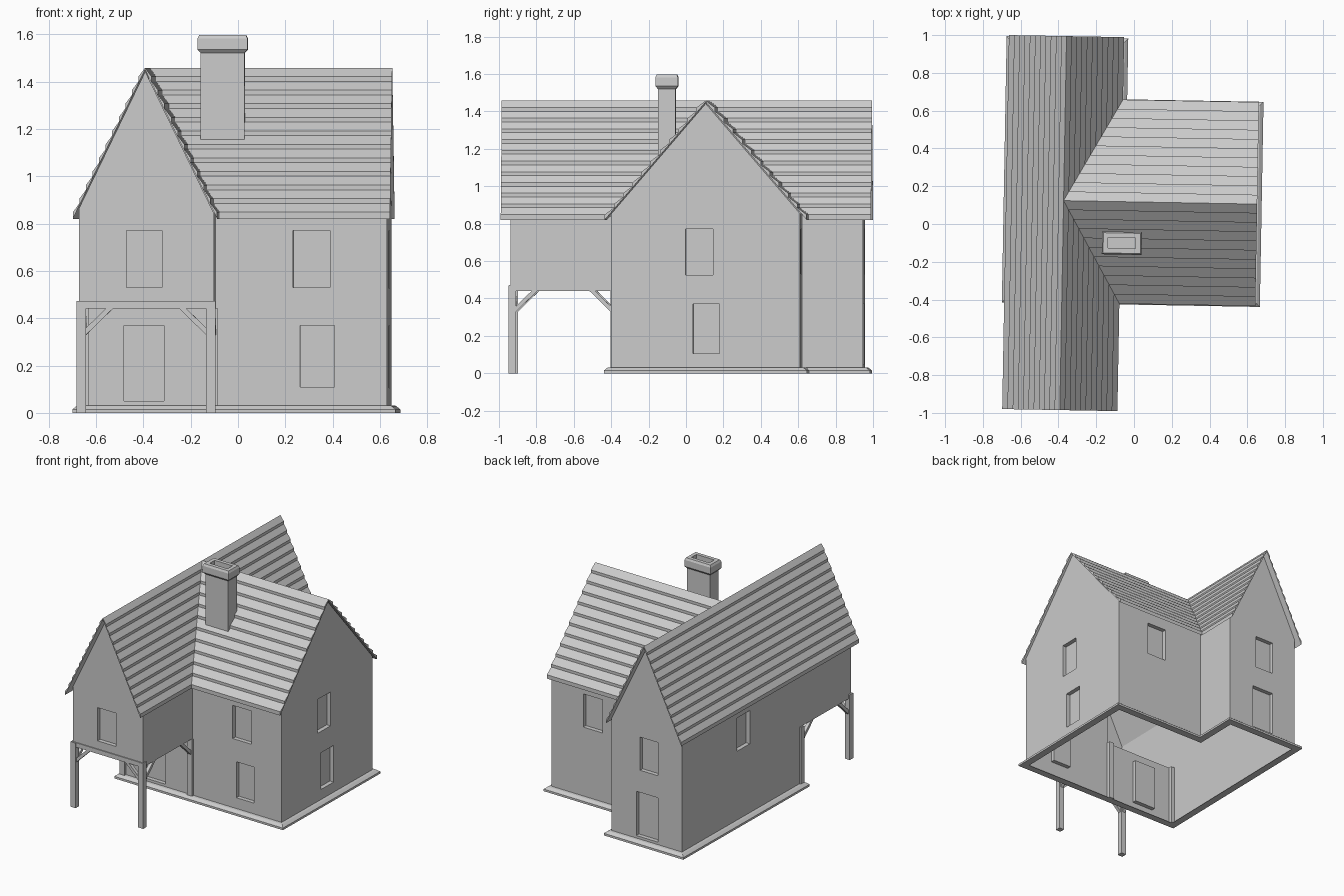
import bpy, bmesh
from mathutils import Matrix, Vector

if "Cube" in bpy.data.objects:
    bpy.data.objects.remove(bpy.data.objects["Cube"])

RX, RY = -0.375, 0.117           # ridge lines of main wing (x) and side wing (y)
HX, HY = 0.305, 0.54             # eave half widths
RZ, EZ = 1.45, 0.82              # ridge and eave heights
L, R, SR = -0.655, -0.085, 0.637  # wall x positions
F, MF, SB, B = -0.94, -0.39, 0.622, 0.945   # wall y positions
parts = []


def loft(bm, rings, caps=True):
    rows = [[bm.verts.new(p) for p in r] for r in rings]
    n = len(rows[0])
    for a, b in zip(rows, rows[1:]):
        for i in range(n):
            j = (i + 1) % n
            bm.faces.new((a[i], a[j], b[j], b[i]))
    if caps:
        bm.faces.new(rows[0])
        bm.faces.new(rows[-1])


def finish(name, bm, keep=True):
    bmesh.ops.recalc_face_normals(bm, faces=bm.faces)
    me = bpy.data.meshes.new(name)
    bm.to_mesh(me)
    bm.free()
    ob = bpy.data.objects.new(name, me)
    bpy.context.collection.objects.link(ob)
    if keep:
        parts.append(ob)
    return ob


def lofted(name, rings, caps=True, keep=True):
    bm = bmesh.new()
    loft(bm, rings, caps)
    return finish(name, bm, keep)


def rect(x0, x1, y0, y1, z, d=0):
    return [(x0 - d, y0 - d, z), (x1 + d, y0 - d, z), (x1 + d, y1 + d, z), (x0 - d, y1 + d, z)]


def box(name, x0, x1, y0, y1, z0, z1, keep=True):
    return lofted(name, [rect(x0, x1, y0, y1, z) for z in (z0, z1)], keep=keep)


def boolean(ob, other, op):
    m = ob.modifiers.new("bool", 'BOOLEAN')
    m.operation, m.solver, m.object = op, 'EXACT', other
    bpy.context.view_layer.update()
    dg = bpy.context.evaluated_depsgraph_get()
    me = bpy.data.meshes.new_from_object(ob.evaluated_get(dg))
    ob.modifiers.clear()
    ob.data = me
    bpy.data.objects.remove(other)


# Walls: two gabled prisms, overhang cut out of the main wing
def gable(a0, a1, c, half):
    z = lambda a: RZ - 0.008 - (RZ - EZ) * abs(a - c) / half
    return [(a0, 0), (a1, 0), (a1, z(a1)), (c, z(c)), (a0, z(a0))]


main = gable(L, R, RX, HX)
side = gable(MF, SB, RY, HY)
walls = lofted("walls", [[(a, y, z) for a, z in main] for y in (F, B)])
boolean(walls, box("cut", -1, 0.3, -1.2, MF, -1, 0.44, False), 'DIFFERENCE')
wing = lofted("wing", [[(x, a, z) for a, z in side] for x in (RX + 0.005, SR)], keep=False)
boolean(walls, wing, 'UNION')

# Window and door recesses
D = 0.03
for x0, x1, y, z0, z1 in [(-0.455, -0.305, F, .53, .77), (-0.475, -0.305, MF, .05, .37),
                          (0.24, 0.395, MF, .53, .77), (0.27, 0.415, MF, .11, .37),
                          (-0.46, -0.315, B, .53, .77), (-0.46, -0.285, B, .05, .37),
                          (0.225, 0.38, SB, .53, .77)]:
    boolean(walls, box("cut", x0, x1, y - D, y + D, z0, z1, False), 'DIFFERENCE')
for x, y0, y1, z0, z1 in [(SR, 0.01, 0.155, .525, .77), (SR, 0.05, 0.19, .105, .37),
                          (L, 0.19, 0.335, .53, .77)]:
    boolean(walls, box("cut", x - D, x + D, y0, y1, z0, z1, False), 'DIFFERENCE')

# Open the walls at the ground and beneath the roof boards
bm = bmesh.new()
bm.from_mesh(walls.data)
gone = [f for f in bm.faces if (f.normal.z < -0.9 and f.calc_center_median().z < 0.01)
        or (f.normal.z > 0.2 and f.calc_center_median().z > 0.82)]
bmesh.ops.delete(bm, geom=gone, context='FACES')
bm.to_mesh(walls.data)
bm.free()

# Plinth: moulding swept around the ground-floor outline
outline = [(L, MF, -1, -1), (SR, MF, 1, -1), (SR, SB, 1, 1),
           (R, SB, 1, 1), (R, B, 1, 1), (L, B, -1, 1)]
prof = [(-0.015, 0), (0.037, 0), (0.037, 0.015), (0.018, 0.03), (0, 0.032)]
lofted("plinth", [[(x + d * sx, y + d * sy, z) for x, y, sx, sy in outline] for d, z in prof], False)

# Roofs: overlapping courses, mitred along the valleys
N = 11


def courses(name, place, start, end):
    bm = bmesh.new()
    for i in range(N):
        t0, t1 = i / N, (i + 1) / N
        sec = [(t0, 0), (t1, 0), (t1, 0.028), (t0, 0.008)]
        loft(bm, [[place(t, e(t), RZ - (RZ - EZ) * t + h) for t, h in sec] for e in (start, end)])
    finish(name, bm)


YF, YB, XR = -0.992, 0.988, 0.65
courses("main_roof_left", lambda t, u, z: (RX - HX * t, u, z), lambda t: YF, lambda t: YB)
right = lambda t, u, z: (RX + HX * t, u, z)
courses("main_roof_right_front", right, lambda t: YF, lambda t: RY - HY * t)
courses("main_roof_right_back", right, lambda t: RY + HY * t, lambda t: YB)
for s, nm in ((-1, "front"), (1, "back")):
    courses("side_roof_" + nm, lambda t, u, z: (u, RY + s * HY * t, z),
            lambda t: RX + HX * t, lambda t: XR)

# Chimney with chamfered, hollow cap
lofted("chimney", [rect(-0.155, 0.03, -0.15, -0.055, z, d) for d, z in
                   [(0, 1.1), (0, 1.52), (0.013, 1.535), (0.013, 1.582), (0.006, 1.597),
                    (-0.02, 1.597), (-0.02, 1.54)]])

# Posts, front beam and diagonal braces below the overhang
PX = (-0.645, -0.098)
PY = (-0.93, -0.385)
W = 0.02
for x in PX:
    for y, nm in zip(PY, ("front_post", "back_post")):
        box(nm, x - W, x + W, y - W, y + W, 0, 0.47 if y < -0.5 else 0.44)
box("front_beam", PX[0] - W, PX[1] + W, PY[0] - W + 0.003, PY[0] + W, 0.44, 0.472)
brace = [(0.01, 0.35), (0.01, 0.32), (0.135, 0.442), (0.105, 0.442)]
for x, s in zip(PX, (1, -1)):
    lofted("front_brace", [[(x + s * a, PY[0] + w, z) for a, z in brace] for w in (-0.012, 0.012)])
    for y, q in zip(PY, (1, -1)):
        lofted("side_brace", [[(x + w, y + q * a, z) for a, z in brace] for w in (-0.012, 0.012)])

# The whole house sits turned slightly clockwise
turn = Matrix.Rotation(-0.018, 4, 'Z')
for ob in parts:
    ob.data.transform(turn)
